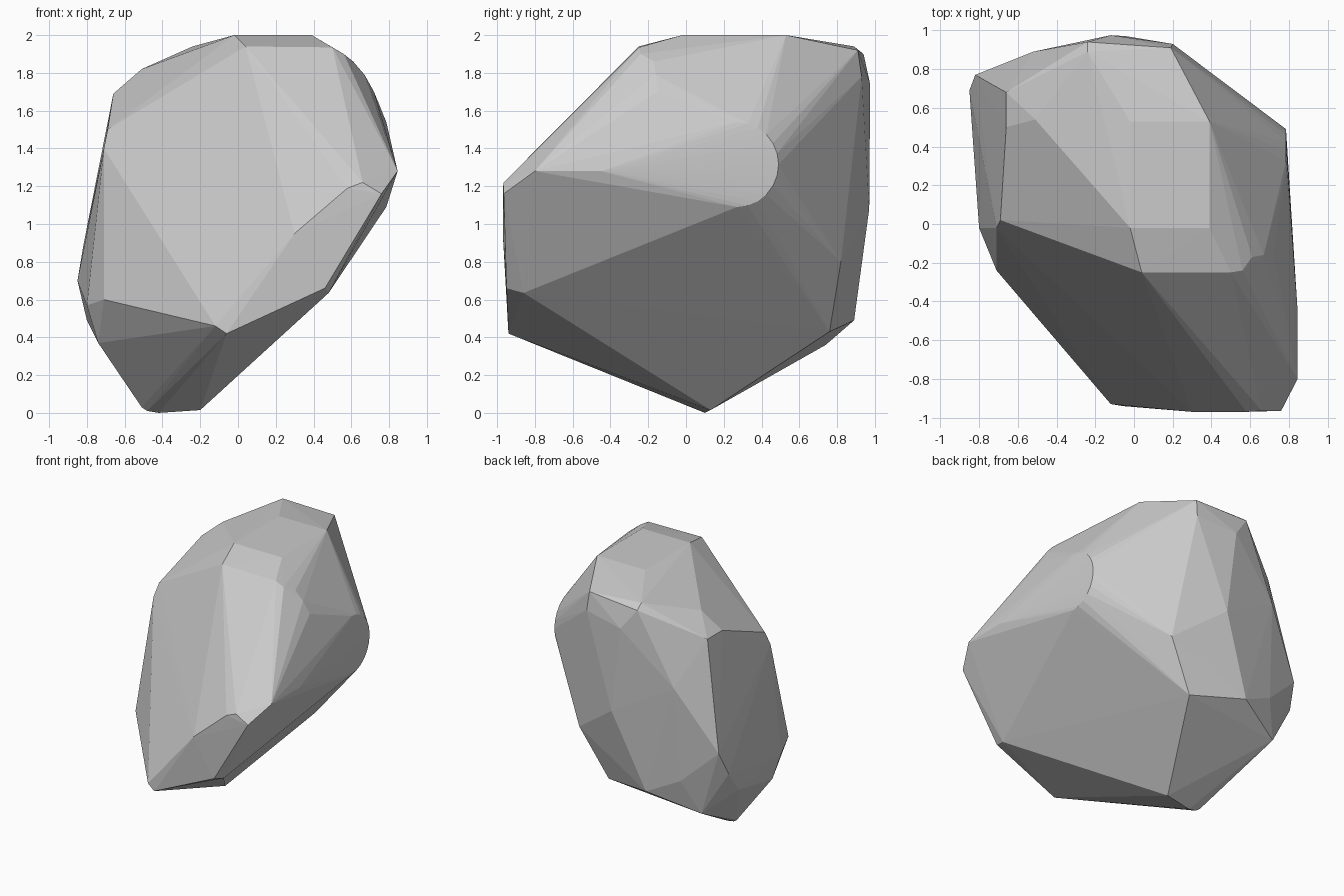
import bpy, bmesh, math

# Key corners of the boulder, grouped by region (x, y, z)
crown = [(-.02, -.02, 2), (.39, -.02, 2), (.39, .53, 2), (-.02, .53, 2),
         (.04, -.25, 1.94), (.5, -.25, 1.935), (.56, -.24, 1.9), (.61, -.17, 1.86),
         (.67, -.16, 1.79), (.72, -.15, 1.7)]
back = [(-.24, .89, 1.94), (-.24, .94, 1.9), (.19, .91, 1.92), (.2, .93, 1.78),
        (-.12, .975, 1.74), (-.04, .97, 1.08), (.34, .82, .8), (.13, .76, .43),
        (-.28, .89, .49), (-.54, .84, .62), (-.52, .89, 1.35)]
left = [(-.66, .68, 1.69), (-.66, .5, 1.69), (-.51, .54, 1.82), (-.69, .02, 1.5),
        (-.71, -.02, 1.4), (-.82, .77, .88), (-.85, .69, .7), (-.8, -.02, .57),
        (-.71, -.24, .6), (-.74, 0, .37), (-.65, .74, .36), (-.8, .5, .49)]
front = [(-.12, -.93, .46), (-.06, -.94, .42), (.46, -.95, .66), (.48, -.86, .635),
         (.3, -.97, .95), (.58, -.97, 1.19), (.66, -.965, 1.22), (.76, -.965, 1.16),
         (.845, -.8, 1.28), (.845, -.45, 1.28)]
foot = [(-.2, .13, .015), (-.42, .1, 0), (-.48, .1, .01), (-.51, .11, .03)]

# Rounded shoulder on the right side
shoulder = []
for i in range(13):
    a = math.radians(-90 + 15 * i)
    shoulder.append((.785, .27 + .22 * math.cos(a), 1.315 + .225 * math.sin(a)))

# Wrap all corners in a convex faceted skin
bm = bmesh.new()
for p in crown + back + left + front + foot + shoulder:
    bm.verts.new(p)
bmesh.ops.convex_hull(bm, input=bm.verts[:])
loose = [v for v in bm.verts if not v.link_faces]
bmesh.ops.delete(bm, geom=loose, context='VERTS')
bmesh.ops.recalc_face_normals(bm, faces=bm.faces[:])
mesh = bpy.data.meshes.new("boulder")
bm.to_mesh(mesh)
bm.free()
boulder = bpy.data.objects.new("boulder", mesh)
bpy.context.collection.objects.link(boulder)
